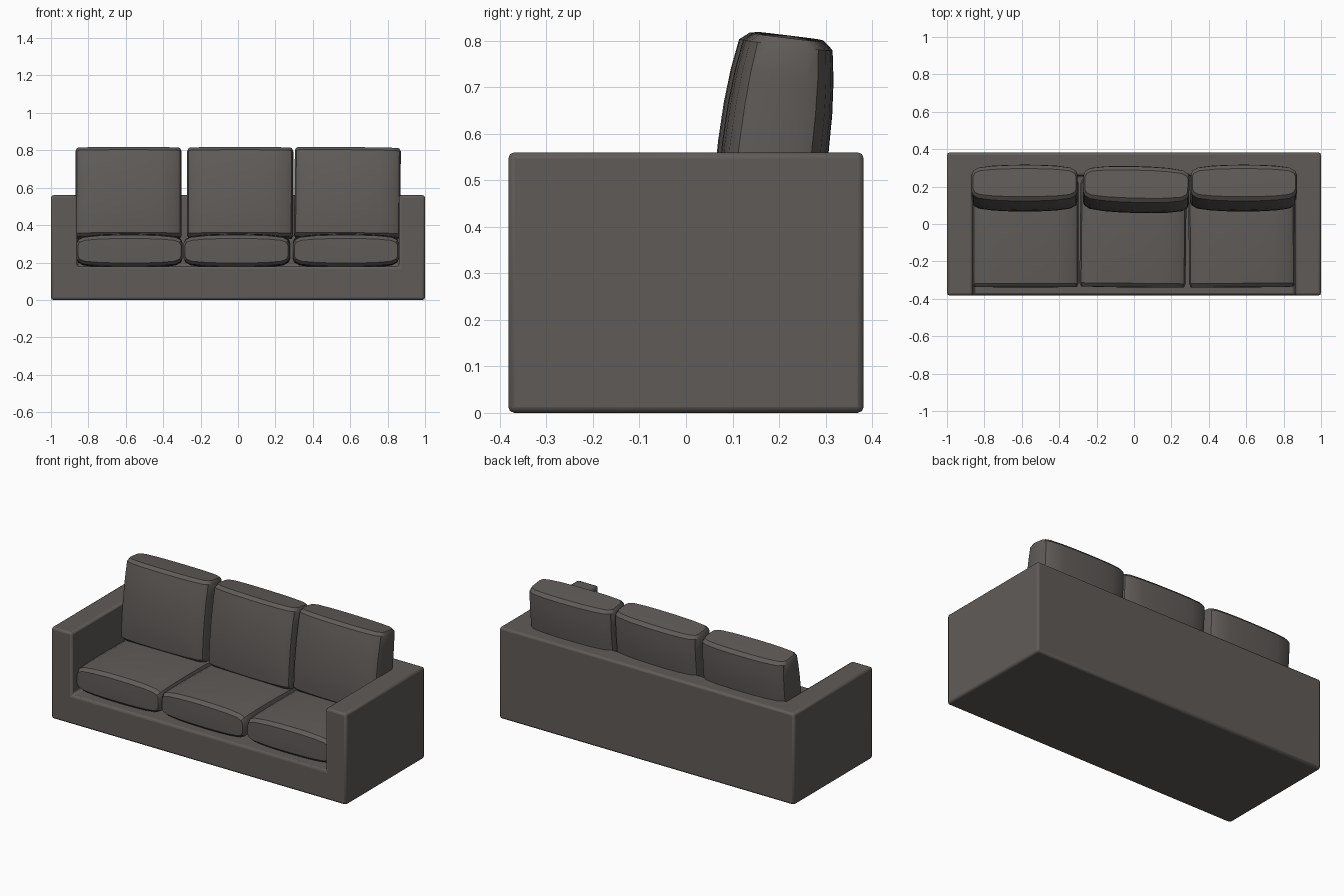
import bpy, bmesh
from math import radians

if "Cube" in bpy.data.objects:
    bpy.data.objects.remove(bpy.data.objects["Cube"])

fabric = bpy.data.materials.new("dark_fabric")
fabric.diffuse_color = (0.115, 0.105, 0.098, 1)
fabric.use_nodes = True
fabric.node_tree.nodes["Principled BSDF"].inputs["Base Color"].default_value = fabric.diffuse_color


def box(name, lo, hi):
    bpy.ops.mesh.primitive_cube_add(size=1, location=[(a + b) / 2 for a, b in zip(lo, hi)])
    ob = bpy.context.object
    ob.name = name
    ob.scale = [b - a for a, b in zip(lo, hi)]
    bpy.ops.object.transform_apply(location=False, rotation=False, scale=True)
    return ob


def finish(ob, angle):
    ob.data.materials.append(fabric)
    bpy.ops.object.select_all(action='DESELECT')
    ob.select_set(True)
    bpy.context.view_layer.objects.active = ob
    bpy.ops.object.shade_smooth_by_angle(angle=radians(angle))


# Quarter of the lens-shaped cushion section: (width, thickness) fractions
QUARTER = [(1, .45), (.97, .68), (.87, .85), (.6, .95), (.3, .99)]


def section():
    q = QUARTER + [(0, 1)]
    upper = q + [(-x, y) for x, y in reversed(QUARTER)]
    return upper + [(-x, -y) for x, y in upper]


def cushion(name, width, thick, length, end, loc, rot):
    # Sections lofted along z: (height, width scale, thickness scale)
    half = [(0, 1, 1), (.45, 1, .5 + .5 * (.2 + .8 * 1) - .01), (.65, 1, .6 + .4 * end),
            (.92, 1, end), (.99, .97, end * .78)]
    half[2] = (.65, 1, 1 - (1 - end) * .45)
    half[1] = (.35, 1, 1 - (1 - end) * .12)
    stations = [(-h, w, t) for h, w, t in reversed(half[1:])] + half
    bm = bmesh.new()
    rings = []
    for h, w, t in stations:
        rings.append([bm.verts.new((x * w * width / 2, y * t * thick / 2, h * length / 2))
                      for x, y in section()])
    for a, b in zip(rings, rings[1:]):
        for i in range(len(a)):
            j = (i + 1) % len(a)
            bm.faces.new((a[i], a[j], b[j], b[i]))
    # Slightly crowned ends
    for ring, z in ((rings[0], -length / 2), (rings[-1], length / 2)):
        tip = bm.verts.new((0, 0, z))
        for i in range(len(ring)):
            bm.faces.new((ring[i], ring[(i + 1) % len(ring)], tip))
    bmesh.ops.recalc_face_normals(bm, faces=bm.faces)
    me = bpy.data.meshes.new(name)
    bm.to_mesh(me)
    bm.free()
    ob = bpy.data.objects.new(name, me)
    bpy.context.collection.objects.link(ob)
    ob.location = loc
    ob.rotation_euler = [radians(r) for r in rot]
    finish(ob, 32)
    return ob


# Frame: block with the seating area cut out, leaving base, arms and back
frame = box("sofa_frame", (-1, -.382, 0), (1, .382, .56))
cutter = box("seat_cutter", (-.86, -.6, .178), (.86, .26, .8))
cut = frame.modifiers.new("seat_opening", 'BOOLEAN')
cut.operation = 'DIFFERENCE'
cut.object = cutter
cut.solver = 'EXACT'
bpy.context.view_layer.objects.active = frame
bpy.ops.object.modifier_apply(modifier=cut.name)
bpy.data.objects.remove(cutter)
bevel = frame.modifiers.new("soft_edges", 'BEVEL')
bevel.width = .013
bevel.segments = 2
bevel.limit_method = 'ANGLE'
finish(frame, 50)

# Three seat cushions lying flat
for side, x, twist in (("left", -.58, 0), ("middle", -.005, -.6), ("right", .576, .4)):
    cushion("seat_cushion_" + side, .567, .185, .58, .91, (x, -.05, .263), (90, 0, twist))

# Three back cushions leaning on the frame
for side, x, y, roll, twist in (("left", -.585, .192, 0, 0), ("middle", .012, .184, 0, -1.5),
                                ("right", .585, .192, .6, 0)):
    cushion("back_cushion_" + side, .567, .23, .485, .84, (x, y, .57), (-7, roll, twist))
